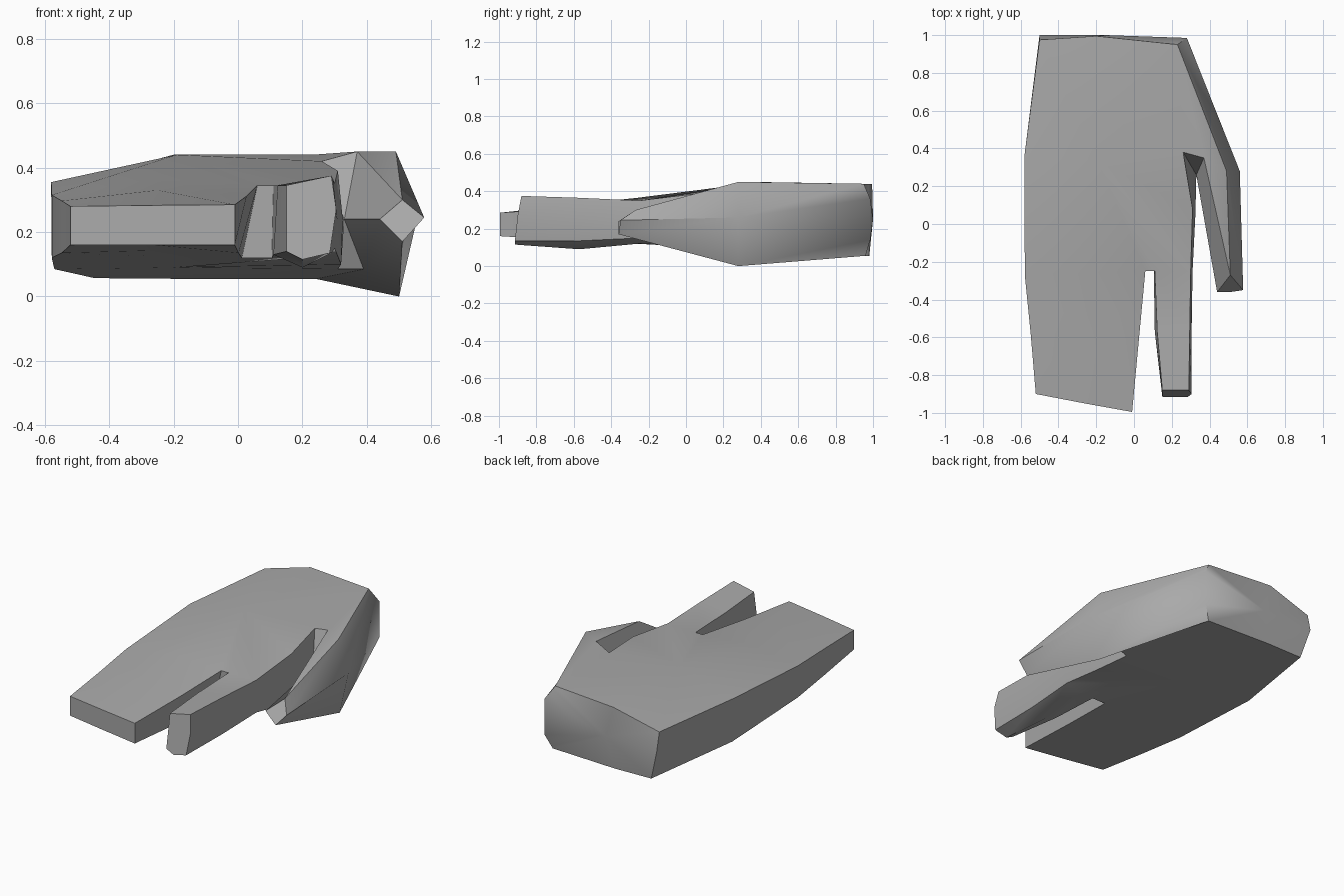
import bpy, bmesh, math

old = bpy.data.objects.get("Cube")
if old:
    bpy.data.objects.remove(old, do_unlink=True)

grey = bpy.data.materials.new("plain_grey")
grey.use_nodes = True
COLOUR = (0.4, 0.4, 0.4, 1)
grey.diffuse_color = COLOUR
grey.node_tree.nodes["Principled BSDF"].inputs["Base Color"].default_value = COLOUR

bm = bmesh.new()
cache = {}


def face(points):
    """Add a face, sharing vertices by position and dropping repeats."""
    pts = list(dict.fromkeys(points))
    if len(pts) < 3:
        return
    for p in pts:
        if p not in cache:
            cache[p] = bm.verts.new(p)
    bm.faces.new([cache[p] for p in pts])


def strip(a, b, closed=False):
    """Bridge two equally long rows of points."""
    n = len(a)
    for i in range(n if closed else n - 1):
        j = (i + 1) % n
        face([a[i], a[j], b[j], b[i]])


def fan(centre, chain):
    for p, q in zip(chain, chain[1:]):
        face([centre, p, q])


def ring(y, xz):
    return [(x, y, z) for x, z in xz]


# wrist rim
w_tl, w_tm, w_tr = (-.5, .975, .36), (-.2, .995, .44), (.23, .95, .44)
w_u, w_l = (.28, .985, .36), (.28, .985, .14)
w_br, w_bm, w_bl = (.24, .96, .055), (-.2, .98, .055), (-.445, .975, .057)
w_side = (-.5, 1, .25)

# palm sides and knuckle centres
tm, bmid = (-.19, .33, .44), (-.19, .30, .09)
tl, bl = (-.58, .36, .355), (-.57, .36, .085)

# thumb crotch and thumb base
n_t, web, n_b = (.26, .38, .42), (.33, .26, .24), (.31, .30, .085)
i_t, o_t, o_m = (.37, .35, .45), (.49, .28, .45), (.56, .28, .26)
o_b, i_b = (.50, .28, 0), (.39, .33, .085)

# side of the palm under the index finger
r_t, r_m, r_b = (.31, .08, .39), (.325, .05, .24), (.32, .05, .10)

# finger cross-sections from base to tip
index = [
    ring(-.25, [(.11, .345), (.30, .35), (.31, .24), (.30, .15), (.2, .12), (.105, .12)]),
    ring(-.57, [(.123, .345), (.295, .365), (.305, .25), (.29, .135), (.2, .09), (.11, .13)]),
    [(.15, -.88, .345), (.29, -.88, .375), (.305, -.90, .27),
     (.285, -.915, .135), (.2, -.915, .115), (.15, -.915, .14)]]
wide = [
    [(-.578, -.27, .315), (-.25, -.26, .365), (.06, -.25, .345),
     (.012, -.25, .12), (-.25, -.26, .125), (-.578, -.27, .12)],
    [(-.547, -.58, .297), (-.25, -.59, .33), (.027, -.6, .312),
     (.002, -.6, .135), (-.25, -.59, .143), (-.547, -.58, .135)],
    [(-.52, -.90, .28), (-.26, -.95, .283), (-.01, -.995, .285),
     (-.01, -.995, .16), (-.26, -.95, .16), (-.52, -.90, .16)]]
base, wbase = index[0], wide[0]

# wrist end
rim = [w_tl, w_tm, w_tr, w_u, w_l, w_br, w_bm, w_bl, w_side]
fan((-.15, 1, .25), rim + rim[:1])

# back of the hand and palm
fan(tm, [w_tl, w_tm, w_tr, n_t, r_t, base[1], base[0], wbase[2], wbase[1],
         wbase[0], tl, w_tl])
fan(bmid, [w_bl, w_bm, w_br, n_b, r_b, base[3], base[4], base[5],
           wbase[3], wbase[4], wbase[5], bl, w_bl])

# outer edge, index side and the gap between the fingers
face([w_tl, w_side, w_bl, bl, tl])
face([tl, bl, wbase[5], wbase[0]])
strip([n_t, web, n_b], [r_t, r_m, r_b])
strip([r_t, r_m, r_b], base[1:4])
face([wbase[2], base[0], base[5], wbase[3]])

# fingers with closed tips
for rings in (index, wide):
    for a, b in zip(rings, rings[1:]):
        strip(a, b, True)
    face(rings[-1])

# thumb base, crotch and thumb
strip([w_tr, w_tr, w_tr, w_u, w_l, w_br, w_br, w_br],
      [n_t, i_t, o_t, o_m, o_m, o_b, i_b, n_b])
face([n_t, i_t, web])
face([n_b, i_b, web])
t_top, t_out, t_bot, t_in = (.51, -.27, .30), (.578, -.35, .245), (.51, -.36, .17), (.44, -.36, .24)
strip([web, i_t, o_t, o_m, o_b, i_b],
      [t_in, t_top, t_top, t_out, t_bot, t_bot])
face([i_b, web, t_in, t_bot])
face([t_top, t_out, t_bot, t_in])

bmesh.ops.recalc_face_normals(bm, faces=bm.faces)
mesh = bpy.data.meshes.new("mitten_hand")
bm.to_mesh(mesh)
bm.free()
hand = bpy.data.objects.new("mitten_hand", mesh)
bpy.context.collection.objects.link(hand)
mesh.materials.append(grey)

# smooth broad curves, keep the hard edges
bpy.ops.object.select_all(action='DESELECT')
hand.select_set(True)
bpy.context.view_layer.objects.active = hand
bpy.ops.object.shade_smooth_by_angle(angle=math.radians(35))

# soften the rounded wrist corner on the thumb side
for edge in mesh.edges:
    ends = [mesh.vertices[i].co for i in edge.vertices]
    if all(co.x > .27 and co.y > .9 for co in ends):
        edge.use_edge_sharp = False
